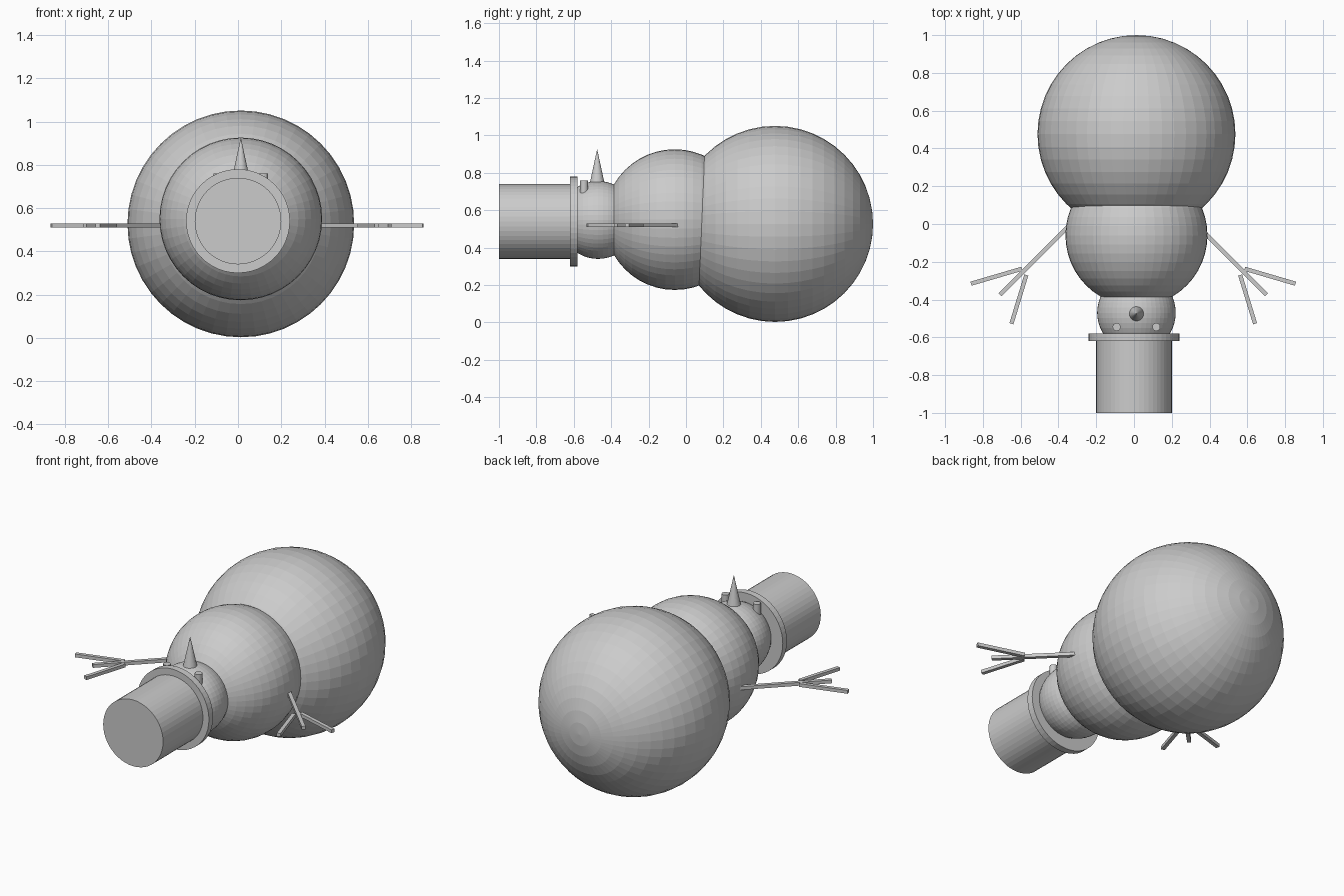
import bpy
import math
from mathutils import Vector

if "Cube" in bpy.data.objects:
    bpy.data.objects.remove(bpy.data.objects["Cube"], do_unlink=True)

grey = bpy.data.materials.new("plain grey")
grey.use_nodes = True
COLOUR = (0.6, 0.6, 0.6, 1)
grey.diffuse_color = COLOUR
grey.node_tree.nodes["Principled BSDF"].inputs["Base Color"].default_value = COLOUR

ALONG_Y = (math.pi / 2, 0, 0)  # turns the z axis towards the front
CX = 0.013


def finish(name):
    ob = bpy.context.object
    ob.name = name
    ob.data.materials.append(grey)
    return ob


def ball(name, y, z, radius):
    bpy.ops.mesh.primitive_uv_sphere_add(segments=48, ring_count=24, radius=radius,
                                         location=(CX, y, z), rotation=ALONG_Y)
    finish(name)


def drum(name, radius, y_front, y_back, z):
    bpy.ops.mesh.primitive_cylinder_add(vertices=48, radius=radius, depth=y_back - y_front,
                                        location=(0, (y_front + y_back) / 2, z),
                                        rotation=ALONG_Y)
    finish(name)


def stick(name, start, end, z=0.52, width=0.022):
    a, b = Vector((*start, z)), Vector((*end, z))
    d = b - a
    bpy.ops.mesh.primitive_cube_add(size=1, location=(a + b) / 2,
                                    rotation=(0, 0, math.atan2(d.y, d.x)))
    bpy.context.object.scale = (d.length, width, width * 0.9)
    finish(name)


# Three snowballs, lying along y
ball("lower_ball", 0.476, 0.527, 0.524)
ball("middle_ball", -0.06, 0.55, 0.376)
ball("head", -0.47, 0.548, 0.208)

# Top hat
drum("hat_brim", 0.24, -0.62, -0.58, 0.54)
drum("hat_crown", 0.2, -1.0, -0.6, 0.54)

# Nose and eyes point up
bpy.ops.mesh.primitive_cone_add(vertices=32, radius1=0.041, radius2=0, depth=0.19,
                                location=(CX, -0.475, 0.832))
finish("nose")
for side, name in ((1, "left_eye"), (-1, "right_eye")):
    bpy.ops.mesh.primitive_cylinder_add(vertices=24, radius=0.021, depth=0.08,
                                        location=(CX + side * 0.105, -0.545, 0.72))
    finish(name)

# Stick arms, each with two twigs
for side, name in ((1, "left"), (-1, "right")):
    def at(x, y):
        return (side * x - 0.004, y)
    stick(name + "_arm", at(0.3, 0.03), at(0.705, -0.375))
    stick(name + "_outer_twig", at(0.59, -0.237), at(0.859, -0.316))
    stick(name + "_inner_twig", at(0.566, -0.27), at(0.645, -0.528))
